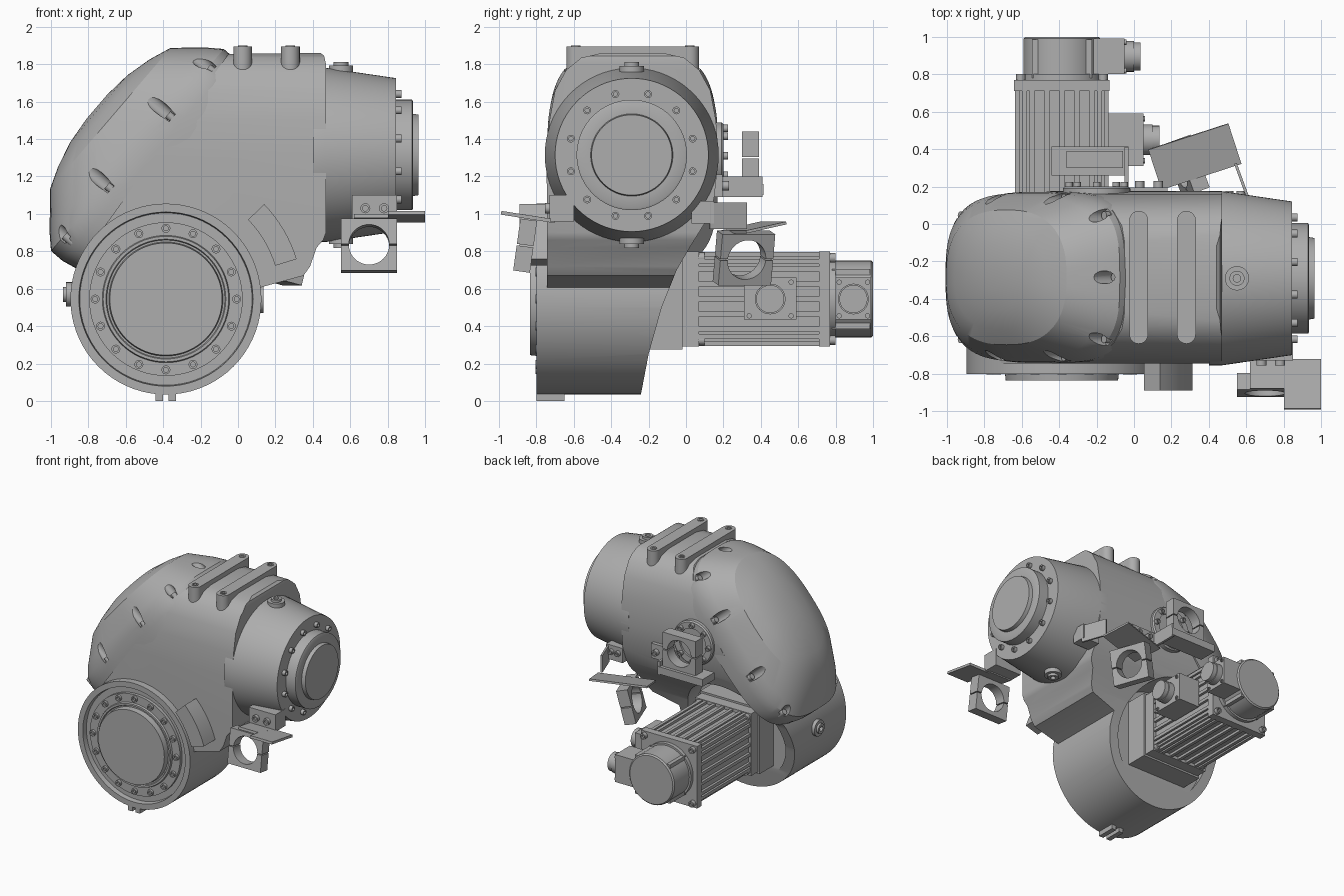
import bpy, bmesh, math
from mathutils import Matrix, Vector, Euler

if "Cube" in bpy.data.objects:
    bpy.data.objects.remove(bpy.data.objects["Cube"])

grey = bpy.data.materials.new("cast_grey")
grey.use_nodes = True
grey.diffuse_color = (0.42, 0.42, 0.42, 1)
grey.node_tree.nodes["Principled BSDF"].inputs["Base Color"].default_value = (0.42, 0.42, 0.42, 1)

JX, JZ = -0.385, 0.545      # lower joint axis (runs along y)
WY, WZ = -0.29, 1.315       # wrist axis (runs along x)


def place(axis, u, v, w):
    return {"x": (w, u, v), "y": (u, w, v), "z": (u, v, w)}[axis]


def finish(name, bm, angle=35):
    bmesh.ops.remove_doubles(bm, verts=bm.verts, dist=1e-5)
    bmesh.ops.recalc_face_normals(bm, faces=bm.faces)
    mesh = bpy.data.meshes.new(name)
    bm.to_mesh(mesh)
    bm.free()
    mesh.materials.append(grey)
    ob = bpy.data.objects.new(name, mesh)
    bpy.context.collection.objects.link(ob)
    smooth(ob, angle)
    return ob


def smooth(ob, angle=35):
    bpy.ops.object.select_all(action="DESELECT")
    ob.select_set(True)
    bpy.context.view_layer.objects.active = ob
    bpy.ops.object.shade_smooth_by_angle(angle=math.radians(angle))


def skin(bm, rings):
    """Join rings of points with quads and cap both ends."""
    loops = [[bm.verts.new(p) for p in ring] for ring in rings]
    n = len(loops[0])
    for a, b in zip(loops, loops[1:]):
        for i in range(n):
            j = (i + 1) % n
            bm.faces.new((a[i], a[j], b[j], b[i]))
    bm.faces.new(loops[0])
    bm.faces.new(loops[-1])


def prism(name, axis, pts, w0, w1):
    bm = bmesh.new()
    skin(bm, [[place(axis, u, v, w) for u, v in pts] for w in (w0, w1)])
    return finish(name, bm)


def circle(r, n, u=0, v=0):
    return [(u + r * math.cos(math.tau * i / n), v + r * math.sin(math.tau * i / n)) for i in range(n)]


def lathe(name, axis, u, v, profile, n=72):
    """Turn (radius, distance) pairs about an axis."""
    bm = bmesh.new()
    skin(bm, [[place(axis, p, q, w) for p, q in circle(r, n, u, v)] for r, w in profile])
    return finish(name, bm)


def bolts(name, axis, spots, w0, w1, r=0.02):
    bm = bmesh.new()
    for u, v in spots:
        skin(bm, [[place(axis, p, q, w) for p, q in circle(r * k, 12, u, v)]
                  for k, w in ((1, w0), (1, w1), (0.55, w1), (0.55, w1 + (w0 - w1) * 0.4))])
    return finish(name, bm)


def box(name, lo, hi, rot=None):
    lo, hi = Vector(lo), Vector(hi)
    bm = bmesh.new()
    bmesh.ops.create_cube(bm, size=1, matrix=Matrix.Diagonal((*(hi - lo), 1)))
    ob = finish(name, bm)
    ob.location = (lo + hi) / 2
    if rot:
        ob.rotation_euler = [math.radians(a) for a in rot]
    return ob


def carve(ob, cutter, op="DIFFERENCE", keep=False):
    bpy.ops.object.select_all(action="DESELECT")
    bpy.context.view_layer.objects.active = ob
    mod = ob.modifiers.new("carve", "BOOLEAN")
    mod.operation, mod.object, mod.solver = op, cutter, "EXACT"
    # keep the carve ahead of any shading modifier
    bpy.ops.object.modifier_move_to_index(modifier=mod.name, index=0)
    bpy.ops.object.modifier_apply(modifier=mod.name)
    if not keep:
        bpy.data.objects.remove(cutter)
    smooth(ob)


# Main housing: side outline crossed with its end outline
back_slope = [(0.15, 1.08), (0.1, 0.95), (0.02, 0.82), (-0.05, 0.7), (-0.13, 0.5), (-0.2, 0.25), (-0.24, 0.04), (-0.25, -0.1)]
crown = [(-0.74, -0.1), (-0.745, 1.3), (-0.73, 1.5), (-0.7, 1.66), (-0.64, 1.77), (-0.56, 1.835), (-0.45, 1.86)]
crown += [(-0.57 - y, z) for y, z in reversed(crown[1:])]
housing = prism("main_housing", "y", [(-0.05, 1.855), (0.44, 1.86), (0.46, 1.845), (0.47, 1.8), (0.47, 0.9), (0.455, 0.86),
                (0.42, 0.82), (0.385, 0.72), (0.35, 0.67), (0.13, 0.61), (JX, 0.4), (-0.86, 0.73)], -1, 1)
carve(housing, prism("end_outline", "x", crown + back_slope, -1.5, 1.5), "INTERSECT")

# Lower joint drum with a slanted back
drum = lathe("joint_drum", "y", JX, JZ, [(0.35, -0.76), (0.46, -0.76), (0.465, -0.8), (0.51, -0.8), (0.51, 0.3)])
carve(drum, prism("slope_outline", "x", [(-0.9, -0.1), (-0.9, 1.3), (0.15, 1.3)] + back_slope, -1.5, 1.5), "INTERSECT")
recess = lathe("motor_recess", "y", JX, JZ, [(0.43, -0.2), (0.43, 0.6)])
carve(drum, recess, keep=True)
carve(housing, recess)

# Domed cover: rounded rings stacked on a tilted plane
def cover_ring(d, lo, hi, half, e, n=80):
    pts = []
    for i in range(n):
        c, s = (f(math.tau * i / n) for f in (math.cos, math.sin))
        u = (lo + hi) / 2 + (hi - lo) / 2 * math.copysign(abs(c) ** (2 / e), c)
        y = -0.285 + half * math.copysign(abs(s) ** (2 / e), s)
        pts.append((0.65 * u - 0.76 * d, y, 0.76 * u + 0.65 * d))
    return pts

bm = bmesh.new()
skin(bm, [cover_ring(*r) for r in (
    (1.1, -0.02, 1.36, 0.455, 3.4), (1.2, -0.04, 1.38, 0.457, 3.4), (1.28, -0.04, 1.38, 0.45, 3.2),
    (1.35, 0.03, 1.33, 0.43, 3), (1.5, 0.21, 1.2, 0.36, 2.5), (1.545, 0.33, 1.08, 0.28, 2.3),
    (1.58, 0.47, 0.94, 0.18, 2.1), (1.595, 0.62, 0.79, 0.06, 2))])
cover = finish("domed_cover", bm, 25)

# Screw pockets around the cover rim
bm, screws = bmesh.new(), bmesh.new()
tilt = Vector((-0.76, 0, 0.65)).to_track_quat("Z", "Y").to_matrix().to_4x4()
for u, y in [(1.33, -0.285)] + [(u, -0.285 + s * h) for s in (1, -1)
                                for u, h in ((1.25, 0.33), (0.92, 0.425), (0.42, 0.425), (0.07, 0.33))]:
    for target, r, low, high in ((bm, 0.035, 1.25, 1.75), (screws, 0.022, 1.22, 1.28)):
        d = (low + high) / 2
        at = Matrix.Translation((0.65 * u - 0.76 * d, y, 0.76 * u + 0.65 * d)) @ tilt
        bmesh.ops.create_cone(target, cap_ends=True, segments=14, radius1=r, radius2=r, depth=high - low, matrix=at)
carve(cover, finish("pocket_cutter", bm))
finish("cover_screws", screws)

# Front flange of the lower joint
lathe("joint_flange", "y", JX, JZ, [(0.41, -0.7), (0.41, -0.785), (0.34, -0.785), (0.335, -0.8), (0.32, -0.8),
                                    (0.315, -0.79), (0.305, -0.79), (0.3, -0.835), (0.05, -0.835)])
bolts("joint_bolts", "y", circle(0.378, 16, JX, JZ), -0.77, -0.805, 0.024)
for i, x in enumerate((-0.42, -0.35)):
    box(f"bottom_tab_{i}", (x - 0.02, -0.8, 0), (x + 0.02, -0.65, 0.06))

# Front pad: a ring sector about the joint axis
arc = [math.radians(17 + 27 * i / 8) for i in range(9)]
prism("front_pad", "y", [(JX + 0.61 * math.cos(a), JZ + 0.61 * math.sin(a)) for a in arc]
      + [(JX + 0.73 * math.cos(a), JZ + 0.73 * math.sin(a)) for a in reversed(arc)], -0.89, -0.7)

# Wrist cone, flange and bolts
lathe("wrist_cone", "x", WY, WZ, [(0.3, 0.4), (0.465, 0.4), (0.465, 0.47), (0.41, 0.845), (0.3, 0.845)])
lathe("wrist_flange", "x", WY, WZ, [(0.295, 0.8), (0.295, 0.93), (0.285, 0.935), (0.22, 0.935), (0.215, 0.965), (0.05, 0.965)])
spin = [(WY + 0.337 * math.cos(math.radians(15 + 30 * i)), WZ + 0.337 * math.sin(math.radians(15 + 30 * i))) for i in range(12)]
bolts("wrist_bolts", "x", spin, 0.83, 0.872, 0.021)

# Oil plugs
for name, axis, u, v, w, out in (("top_plug", "z", 0.55, WY, 1.74, 0.065), ("bottom_plug", "z", 0.55, WY, 0.89, -0.065),
                                 ("side_plug", "x", -0.42, 0.57, -0.87, -0.06)):
    lathe(name, axis, u, v, [(0.065, w), (0.065, w + out * 0.8), (0.04, w + out * 0.8), (0.04, w + out * 1.1),
                             (0.02, w + out * 1.1), (0.02, w + out * 0.7)], 24)

# Top rails with rounded ends
for i, x in enumerate((0.025, 0.28)):
    cap = [(0.05 * math.cos(math.pi * k / 10), 0.05 * math.sin(math.pi * k / 10)) for k in range(11)]
    prism(f"top_rail_{i}", "z", [(x + a, 0.02 + b) for a, b in cap] + [(x - a, -0.59 - b) for a, b in cap], 1.77, 1.895)
    bolts(f"rail_studs_{i}", "z", [(x, 0.02), (x, -0.59)], 1.87, 1.9, 0.025)

# Motor: mount, ribbed body, end frame, encoder
def square(name, half, y0, y1):
    return box(name, (JX - half, y0, JZ - half), (JX + half, y1, JZ + half))

square("motor_mount", 0.27, -0.24, -0.02)
square("motor_front_frame", 0.255, -0.02, 0.07)
square("motor_body", 0.23, 0.07, 0.72)
square("motor_end_frame", 0.255, 0.71, 0.77)
for k in (-0.2, -0.16, -0.08, 0, 0.08, 0.16, 0.2):
    box("motor_rib_upright", (JX + k - 0.013, 0.07, JZ - 0.25), (JX + k + 0.013, 0.71, JZ + 0.25))
    box("motor_rib_level", (JX - 0.25, 0.07, JZ + k - 0.013), (JX + 0.25, 0.71, JZ + k + 0.013))
corners = [(JX + a, JZ + b) for a in (-0.22, 0.22) for b in (-0.22, 0.22)]
bolts("motor_front_bolts", "y", corners, 0.06, 0.1, 0.028)
bolts("motor_end_bolts", "y", corners, 0.76, 0.8, 0.025)
lathe("motor_encoder", "y", JX, JZ, [(0.22, 0.76), (0.22, 0.8), (0.205, 0.8), (0.205, 0.99), (0.195, 1.0), (0.05, 1.0)], 48)
for k in range(4):
    a = math.tau * (k + 0.5) / 4
    u, v = JX + 0.19 * math.cos(a), JZ + 0.19 * math.sin(a)
    box(f"encoder_lug_{k}", (u - 0.025, 0.78, v - 0.025), (u + 0.025, 0.985, v + 0.025))

# Cable sockets on the motor side
for name, x0, x1, y0, y1 in (("power_socket", -0.14, 0.05, 0.31, 0.59), ("signal_socket", -0.25, -0.05, 0.8, 0.99)):
    yc, h = (y0 + y1) / 2, (y1 - y0) / 2
    box(name + "_box", (x0, y0, JZ - 0.11), (x1, y1, JZ + 0.115))
    lathe(name + "_plug", "x", yc, JZ, [(0.082, x1 - 0.02), (0.082, x1 + 0.05), (0.075, x1 + 0.05), (0.075, x1 + 0.085), (0.04, x1 + 0.085)], 32)
    bolts(name + "_screws", "x", [(yc + a * h * 0.8, JZ + b * 0.09) for a in (-1, 1) for b in (-1, 1)], x1 - 0.01, x1 + 0.01, 0.014)

# Back service flange
lathe("back_flange", "y", -0.2, 1.31, [(0.18, 0.1), (0.18, 0.19), (0.17, 0.2), (0.12, 0.2), (0.12, 0.185), (0.05, 0.185)], 48)
bolts("back_flange_bolts", "y", circle(0.147, 8, -0.2, 1.31), 0.19, 0.225, 0.02)

# Cable clamps: a split block with a round hole
def clamp(name, at, rot):
    ob = box(name, (-0.15, -0.045, -0.14), (0.15, 0.045, 0.14))
    carve(ob, lathe("hole", "y", 0, 0, [(0.108, -0.2), (0.108, 0.2)], 40))
    for s in (-1, 1):
        carve(ob, box("split", (s * 0.13 - 0.03, -0.2, -0.004), (s * 0.13 + 0.03, 0.2, 0.004)))
    ob.location, ob.rotation_euler = at, [math.radians(a) for a in rot]

clamp("front_clamp", (0.7, -0.86, 0.83), (-8, 0, 0))
box("front_clamp_plate", (0.62, -0.88, 0.965), (0.82, -0.7, 0.985), (-9, 0, 0))
box("front_clamp_ear", (0.8, -0.99, 0.975), (1.0, -0.72, 0.995), (-9, 0, 0))
box("front_clamp_bracket", (0.61, -0.73, 0.96), (0.85, -0.6, 1.1))
bolts("front_bracket_bolts", "y", [(0.68, 1.03), (0.78, 1.03)], -0.72, -0.755, 0.027)

clamp("back_clamp", (-0.21, 0.345, 1.3), (0, 0, 0))
box("back_clamp_plate", (-0.44, 0.26, 1.1), (-0.03, 0.415, 1.16))
box("back_clamp_arm", (-0.05, 0.16, 1.09), (-0.03, 0.41, 1.2))
box("back_clamp_foot", (-0.05, 0.14, 1.09), (0.18, 0.195, 1.21))
bolts("back_foot_bolts", "y", [(0.03, 1.15), (0.13, 1.15)], 0.19, 0.23, 0.025)

clamp("side_clamp", (0.28, 0.31, 0.765), (14, 0, 110))
box("side_clamp_plate", (0.1, 0.245, 0.92), (0.55, 0.475, 0.935), (12, 0, 18))
box("side_clamp_arm", (0.57, 0.12, 0.92), (0.585, 0.33, 1.06), (0, 0, 20))
box("side_clamp_foot", (0.47, 0.03, 0.95), (0.62, 0.15, 1.07))
bolts("side_foot_bolts", "y", [(0.51, 1.02), (0.57, 1.02)], 0.14, 0.175, 0.022)
